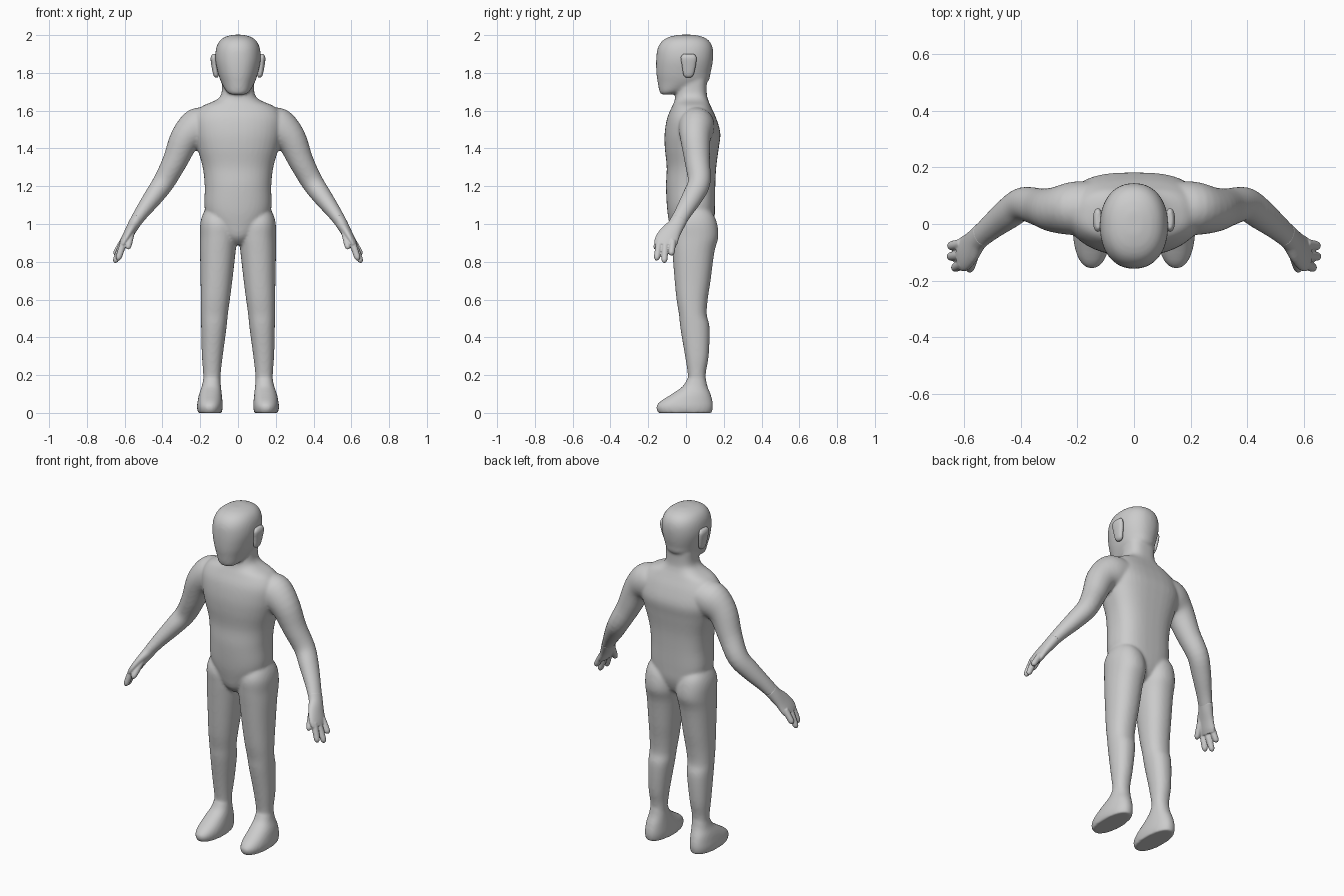
import bpy, bmesh
from math import cos, sin, pi
from mathutils import Vector


def refine(rows, steps=4):
    """Catmull-Rom interpolation between rows of section numbers."""
    out = []
    for i in range(len(rows) - 1):
        a, b, c, d = rows[max(i - 1, 0)], rows[i], rows[i + 1], rows[min(i + 2, len(rows) - 1)]
        for k in range(steps):
            t = k / steps
            out.append([0.5 * (2 * q + (r - p) * t + (2 * p - 5 * q + 4 * r - s) * t * t
                               + (3 * q - p - 3 * r + s) * t ** 3)
                        for p, q, r, s in zip(a, b, c, d)])
    return out + [list(rows[-1])]


def skin(bm, rings):
    loops = [[bm.verts.new(p) for p in ring] for ring in rings]
    n = len(loops[0])
    for a, b in zip(loops, loops[1:]):
        for i in range(n):
            bm.faces.new((a[i], a[(i + 1) % n], b[(i + 1) % n], b[i]))
    bm.faces.new(loops[0])
    bm.faces.new(loops[-1])


def stack(bm, rows, side=1, front=2.2, back=2.2, n=40):
    """Level rings from (z, centre x, half width, front y, back y)."""
    rings = []
    for z, cx, rx, y0, y1 in refine(rows):
        ring = []
        for i in range(n):
            c, s = cos(2 * pi * i / n), sin(2 * pi * i / n)
            e = 2 / (back if s > 0 else front)
            x = abs(c) ** e * (1 if c > 0 else -1)
            y = abs(s) ** e * (1 if s > 0 else -1)
            ring.append((side * (cx + rx * x), (y0 + y1) / 2 + (y1 - y0) / 2 * y, z))
        rings.append(ring)
    skin(bm, rings)


def tube(bm, rows, side=1, n=28):
    """Rings across a path from (x, y, z, thickness, breadth)."""
    rows = refine(rows)
    pts = [Vector(r[:3]) for r in rows]
    rings = []
    for i, r in enumerate(rows):
        t = (pts[min(i + 1, len(pts) - 1)] - pts[max(i - 1, 0)]).normalized()
        b = Vector((0, 1, 0))
        b = (b - t * b.dot(t)).normalized()
        a = t.cross(b)
        ring = [pts[i] + a * r[3] * cos(2 * pi * k / n) + b * r[4] * sin(2 * pi * k / n) for k in range(n)]
        rings.append([(side * p.x, p.y, p.z) for p in ring])
    skin(bm, rings)


def finish(bm, name, voxel, passes):
    bmesh.ops.recalc_face_normals(bm, faces=bm.faces)
    me = bpy.data.meshes.new(name)
    bm.to_mesh(me)
    bm.free()
    ob = bpy.data.objects.new(name, me)
    bpy.context.collection.objects.link(ob)
    m = ob.modifiers.new("blend", 'REMESH')
    m.mode = 'VOXEL'
    m.voxel_size = voxel
    m.use_smooth_shade = True
    s = ob.modifiers.new("soften", 'SMOOTH')
    s.factor = 0.5
    s.iterations = passes


HEAD = [(1.685, 0, .035, -.128, -.085), (1.70, 0, .06, -.14, -.01), (1.75, 0, .089, -.15, .11),
        (1.80, 0, .106, -.157, .13), (1.87, 0, .12, -.158, .143), (1.93, 0, .116, -.15, .142),
        (1.97, 0, .097, -.125, .122), (1.992, 0, .065, -.085, .085), (2.002, 0, .025, -.035, .04)]
TORSO = [(.89, 0, .03, -.03, .06), (.93, 0, .085, -.07, .12), (1.0, 0, .145, -.088, .148),
         (1.08, 0, .176, -.1, .153), (1.2, 0, .176, -.106, .155), (1.3, 0, .187, -.102, .16),
         (1.4, 0, .215, -.112, .173), (1.48, 0, .235, -.113, .182), (1.56, 0, .235, -.1, .16),
         (1.62, 0, .195, -.075, .133), (1.655, 0, .118, -.06, .118), (1.69, 0, .088, -.056, .11),
         (1.76, 0, .085, -.045, .11)]
LEG = [(1.10, .115, .045, -.02, .1), (1.05, .11, .077, -.06, .145), (1.0, .105, .095, -.08, .165),
       (.93, .103, .098, -.078, .171), (.85, .107, .094, -.072, .15), (.7, .114, .084, -.06, .13),
       (.6, .12, .077, -.05, .115), (.52, .125, .071, -.037, .11), (.45, .128, .067, -.03, .125),
       (.3, .136, .055, -.005, .12), (.2, .138, .046, .01, .104), (.1, .14, .045, .015, .11)]
FOOT = [(-.001, .149, .063, -.147, .136), (.03, .149, .068, -.158, .143), (.06, .148, .066, -.137, .141),
        (.1, .146, .06, -.075, .13), (.14, .141, .051, -.018, .114), (.18, .139, .045, .006, .106)]
ARM = [(.14, .06, 1.53, .085, .09), (.21, .055, 1.51, .105, .095), (.28, .05, 1.45, .082, .08),
       (.335, .06, 1.33, .066, .067), (.393, .07, 1.222, .058, .06), (.447, .035, 1.145, .051, .056),
       (.51, -.015, 1.06, .039, .046), (.55, -.05, 1.0, .031, .043)]
PALM = [(.535, -.035, 1.025, .033, .044), (.555, -.055, .99, .031, .045), (.578, -.085, .95, .027, .056),
        (.6, -.105, .91, .024, .062), (.613, -.11, .885, .02, .056)]
EAR = [(1.775, .113, .007, 0, .025), (1.79, .117, .014, -.014, .04), (1.84, .124, .017, -.022, .052),
       (1.88, .128, .017, -.028, .056), (1.9, .126, .01, -.016, .045)]
# fingers and thumb: root, tip
DIGITS = [((.603, -.14, .91), (.636, -.156, .81)), ((.61, -.11, .9), (.652, -.115, .797)),
          ((.608, -.07, .91), (.652, -.078, .837)), ((.562, -.1, .965), (.583, -.165, .87))]

# head, torso, arms, legs and feet blended into one skin
body = bmesh.new()
stack(body, HEAD)
stack(body, TORSO, back=2.8)
for side in (-1, 1):
    stack(body, LEG, side)
    stack(body, FOOT, side)
    tube(body, ARM, side)
finish(body, "body", 0.008, 8)

for side, label in ((-1, "right"), (1, "left")):
    # hand with three fingers and a thumb
    hand = bmesh.new()
    tube(hand, PALM, side)
    for root, tip in DIGITS:
        a, b = Vector(root), Vector(tip)
        rows = [(*a.lerp(b, t), r, r) for t, r in ((0, .018), (.5, .0175), (.85, .016), (.97, .011), (1.03, .004))]
        tube(hand, rows, side, 16)
    finish(hand, label + "_hand", 0.004, 4)
    # ear
    ear = bmesh.new()
    stack(ear, EAR, side, n=24)
    finish(ear, label + "_ear", 0.004, 2)
